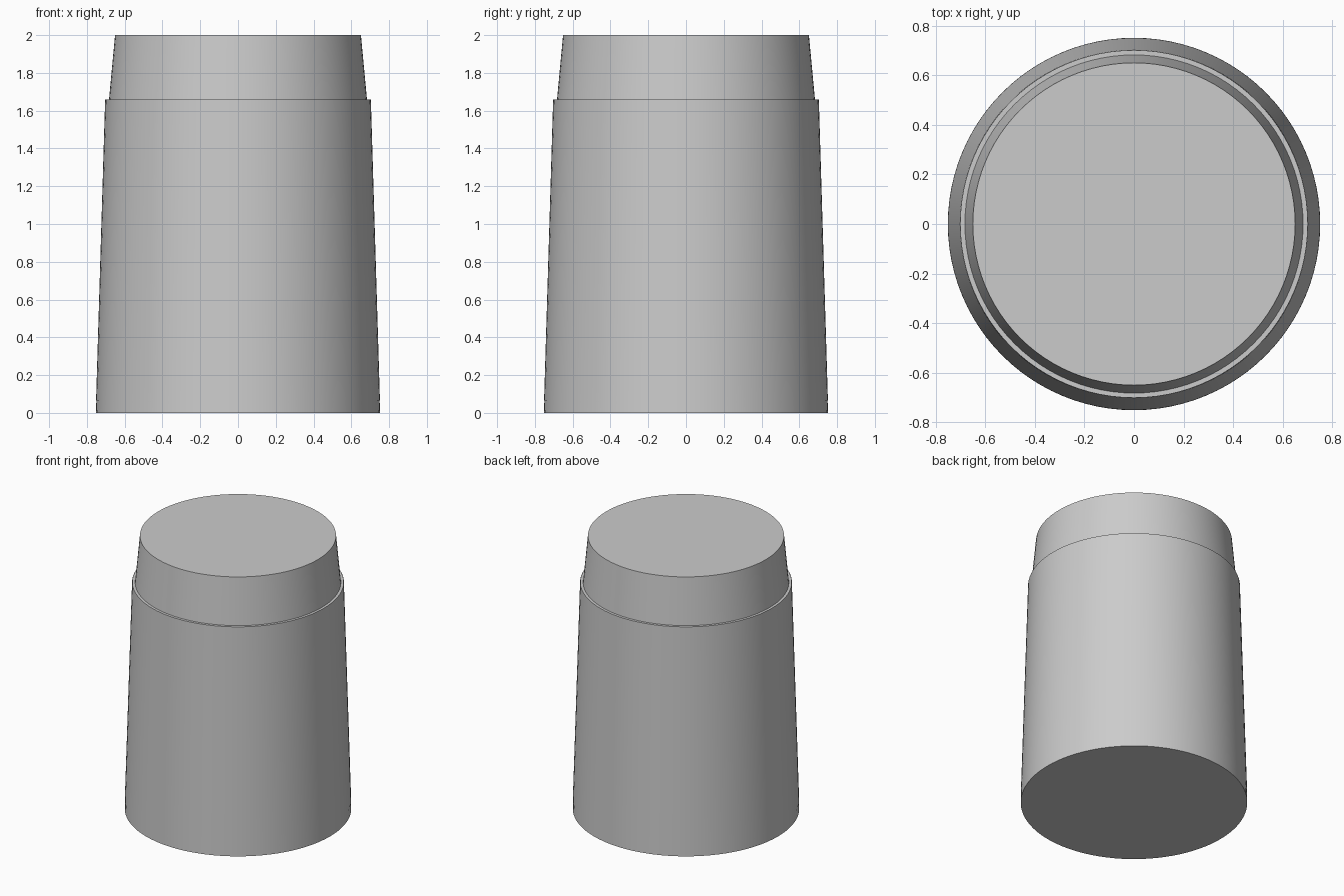
import bpy, bmesh
from math import sin, cos, tau

if "Cube" in bpy.data.objects:
    bpy.data.objects.remove(bpy.data.objects["Cube"])

SEGMENTS = 96


def lathe(name, profile, caps=False):
    """Spin a list of (radius, z) points around the z axis."""
    bm = bmesh.new()
    rings = [[bm.verts.new((r * cos(tau * i / SEGMENTS), r * sin(tau * i / SEGMENTS), z))
              for i in range(SEGMENTS)] for r, z in profile]
    for a, b in zip(rings, rings[1:]):
        for i in range(SEGMENTS):
            j = (i + 1) % SEGMENTS
            bm.faces.new((a[i], a[j], b[j], b[i]))
    if caps:
        bm.faces.new(rings[0][::-1])
        bm.faces.new(rings[-1])
    bmesh.ops.recalc_face_normals(bm, faces=bm.faces)
    mesh = bpy.data.meshes.new(name)
    bm.to_mesh(mesh)
    bm.free()
    obj = bpy.data.objects.new(name, mesh)
    bpy.context.collection.objects.link(obj)
    bpy.ops.object.select_all(action='DESELECT')
    obj.select_set(True)
    bpy.context.view_layer.objects.active = obj
    bpy.ops.object.shade_smooth_by_angle()
    return obj


# Tapered solid body with a small ledge below the narrower top
lathe("body", [(0.752, 0), (0.702, 1.658), (0.683, 1.658), (0.651, 2)], caps=True)

# Thin wrap-around sleeve between the base band and the ledge
sleeve = lathe("sleeve", [(0.7515, 0.065), (0.7035, 1.658)])
grey = bpy.data.materials.new("sleeve_grey")
grey.diffuse_color = (0.6, 0.6, 0.6, 1)
grey.use_nodes = True
grey.node_tree.nodes["Principled BSDF"].inputs["Base Color"].default_value = grey.diffuse_color
sleeve.data.materials.append(grey)
